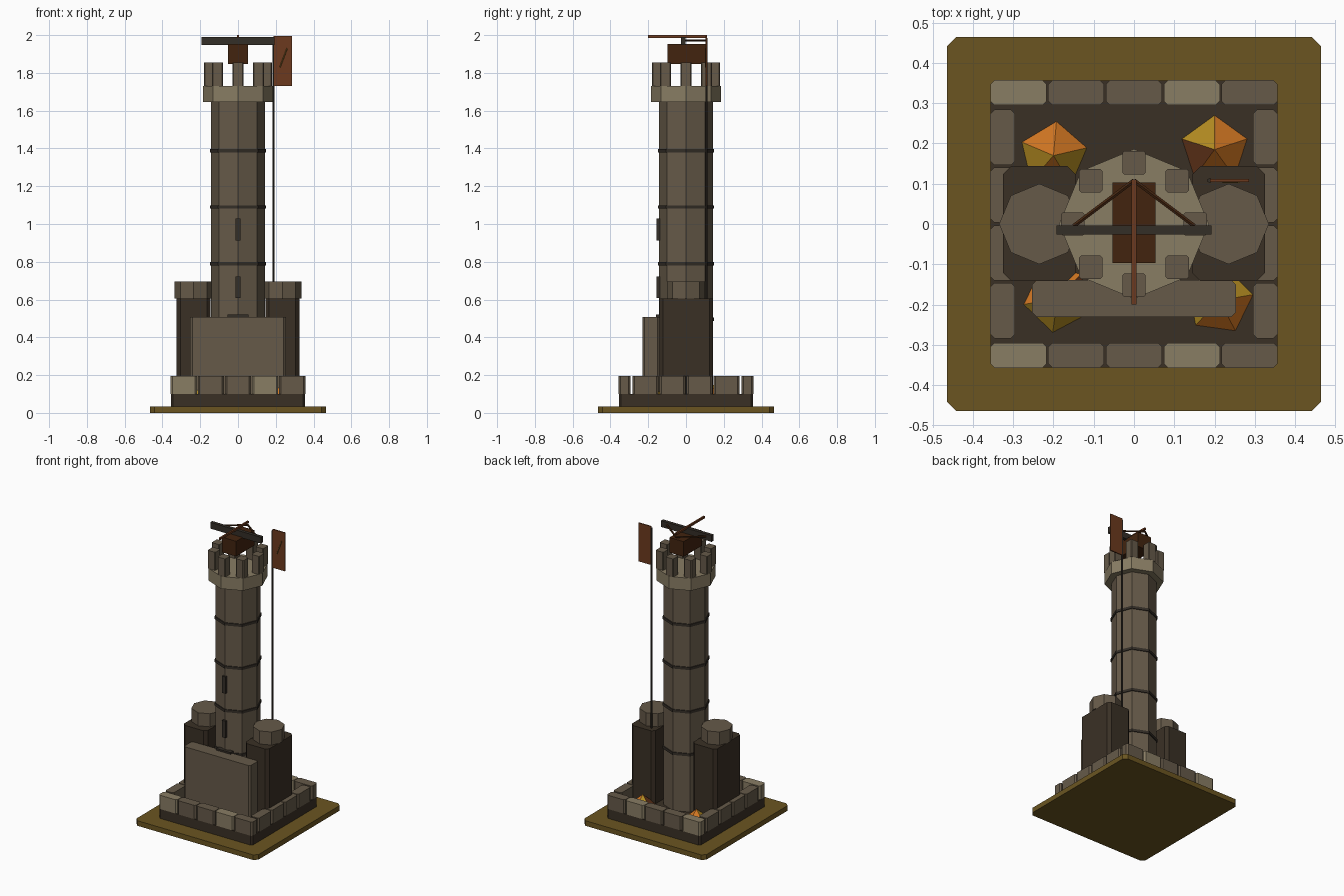
import bpy, bmesh, math, random
from mathutils import Vector

if "Cube" in bpy.data.objects:
    bpy.data.objects.remove(bpy.data.objects["Cube"])

random.seed(4)


def mat(name, hexcol):
    m = bpy.data.materials.new(name)
    rgb = [int(hexcol[i:i + 2], 16) / 255 for i in (0, 2, 4)]
    m.diffuse_color = [c / 12.92 if c < 0.04045 else ((c + 0.055) / 1.055) ** 2.4 for c in rgb] + [1]
    m.use_nodes = True
    m.node_tree.nodes["Principled BSDF"].inputs["Base Color"].default_value = m.diffuse_color
    return m


OLIVE = mat("olive_ground", "6B5521")
DARK = mat("dark_stone", "3A3025")
STONE = mat("mid_stone", "665A49")
LIGHT = mat("light_stone", "897D64")
IRON = mat("dark_iron", "342E27")
WOOD = mat("dark_wood", "42240F")
BROWN = mat("red_brown", "6C3A1E")
ORANGE = mat("orange_ember", "D27722")
GOLD = mat("gold_ember", "B48C22")


def prism(name, pts, z0, z1, material):
    """Vertical prism over an outline of (x, y) points."""
    bm = bmesh.new()
    face = bm.faces.new([bm.verts.new((x, y, z0)) for x, y in pts])
    ext = bmesh.ops.extrude_face_region(bm, geom=[face])
    for v in ext["geom"]:
        if isinstance(v, bmesh.types.BMVert):
            v.co.z = z1
    bmesh.ops.recalc_face_normals(bm, faces=bm.faces)
    me = bpy.data.meshes.new(name)
    bm.to_mesh(me)
    bm.free()
    me.materials.append(material)
    ob = bpy.data.objects.new(name, me)
    bpy.context.collection.objects.link(ob)
    return ob


def block(name, cx, cy, w, d, z0, z1, material, c=0.0):
    """Box with chamfered vertical corners."""
    x, y = w / 2, d / 2
    if c:
        pts = [(x, y - c), (x - c, y), (c - x, y), (-x, y - c),
               (-x, c - y), (c - x, -y), (x - c, -y), (x, c - y)]
    else:
        pts = [(x, y), (-x, y), (-x, -y), (x, -y)]
    return prism(name, [(cx + a, cy + b) for a, b in pts], z0, z1, material)


def octagon(name, cx, r, z0, z1, material, n=8):
    pts = [(cx + r * math.cos(i * math.tau / n), r * math.sin(i * math.tau / n)) for i in range(n)]
    return prism(name, pts, z0, z1, material)


def rod(name, a, b, r, material):
    a, b = Vector(a), Vector(b)
    bpy.ops.mesh.primitive_cylinder_add(vertices=6, radius=r, depth=(b - a).length, location=(a + b) / 2)
    ob = bpy.context.object
    ob.name = name
    ob.rotation_euler = (b - a).to_track_quat("Z", "Y").to_euler()
    ob.data.materials.append(material)


# ground slab and foundation
block("ground_slab", 0, 0, 0.93, 0.93, 0, 0.035, OLIVE, 0.024)
block("foundation", 0, 0, 0.712, 0.712, 0.035, 0.1, DARK, 0.012)

# low ring wall of stone blocks
for s in (-1, 1):
    for i in range(5):
        block("ring_block_row", (i - 2) * 0.1435, s * 0.326, 0.139, 0.062, 0.1, 0.195,
              LIGHT if i in (0, 3) else STONE, 0.01)
    for i in range(4):
        block("ring_block_side", s * 0.326, (i - 1.5) * 0.1435, 0.062, 0.137, 0.1, 0.195, STONE, 0.01)

# side towers with octagonal caps
for s in (-1, 1):
    block("side_tower", s * 0.235, 0.001, 0.18, 0.285, 0.1, 0.605, DARK, 0.02)
    octagon("side_tower_cap", s * 0.235, 0.1, 0.605, 0.695, STONE)

# front shield wall and door behind it
block("front_wall", 0, -0.185, 0.506, 0.092, 0.1, 0.508, STONE, 0.012)
block("door", 0, -0.145, 0.11, 0.03, 0.1, 0.52, IRON)

# main octagonal tower, bands, slits and parapet
octagon("main_tower", 0, 0.143, 0.1, 1.645, STONE)
for z in (0.495, 0.79, 1.09, 1.387):
    octagon("tower_band", 0, 0.149, z - 0.009, z + 0.009, IRON)
for z in (0.665, 0.97):
    block("arrow_slit", 0, -0.142, 0.026, 0.026, z - 0.058, z + 0.058, IRON)
octagon("parapet", 0, 0.186, 1.645, 1.73, LIGHT)
for i in range(8):
    a = i * math.pi / 4
    block("merlon", 0.152 * math.cos(a), 0.152 * math.sin(a), 0.058, 0.058, 1.73, 1.855, STONE, 0.005)

# mounted bow on the roof
block("bow_mount", 0, 0.003, 0.108, 0.2, 1.848, 1.952, WOOD)
block("bow_limb", 0, -0.015, 0.386, 0.023, 1.947, 1.99, IRON)
block("bolt", 0, -0.045, 0.012, 0.31, 1.986, 2.0, BROWN)
for s in (-1, 1):
    rod("bow_string", (s * 0.15, -0.005, 1.972), (0, 0.108, 1.972), 0.006, WOOD)

# flag on its pole, with a painted slash
rod("flag_pole", (0.188, 0.108, 0.605), (0.188, 0.108, 1.985), 0.006, IRON)
block("flag", 0.237, 0.108, 0.096, 0.008, 1.73, 1.995, BROWN)
rod("flag_slash", (0.222, 0.104, 1.83), (0.26, 0.104, 1.93), 0.003, OLIVE)

# glowing faceted heaps inside the ring wall
for x, y, turn in ((-0.2, 0.17, 85), (0.2, 0.185, 90), (-0.19, -0.185, 190), (0.212, -0.19, 10)):
    bpy.ops.mesh.primitive_cone_add(vertices=5, radius1=0.085, radius2=0, depth=0.075,
                                    location=(x, y, 0.1375))
    heap = bpy.context.object
    heap.name = "ember_heap"
    # turn so that the first corner points along the given angle
    heap.rotation_euler.z = math.radians(turn - 90)
    for m in (ORANGE, GOLD, BROWN):
        heap.data.materials.append(m)
    for p in heap.data.polygons:
        p.material_index = random.choice((0, 0, 1, 1, 2))
